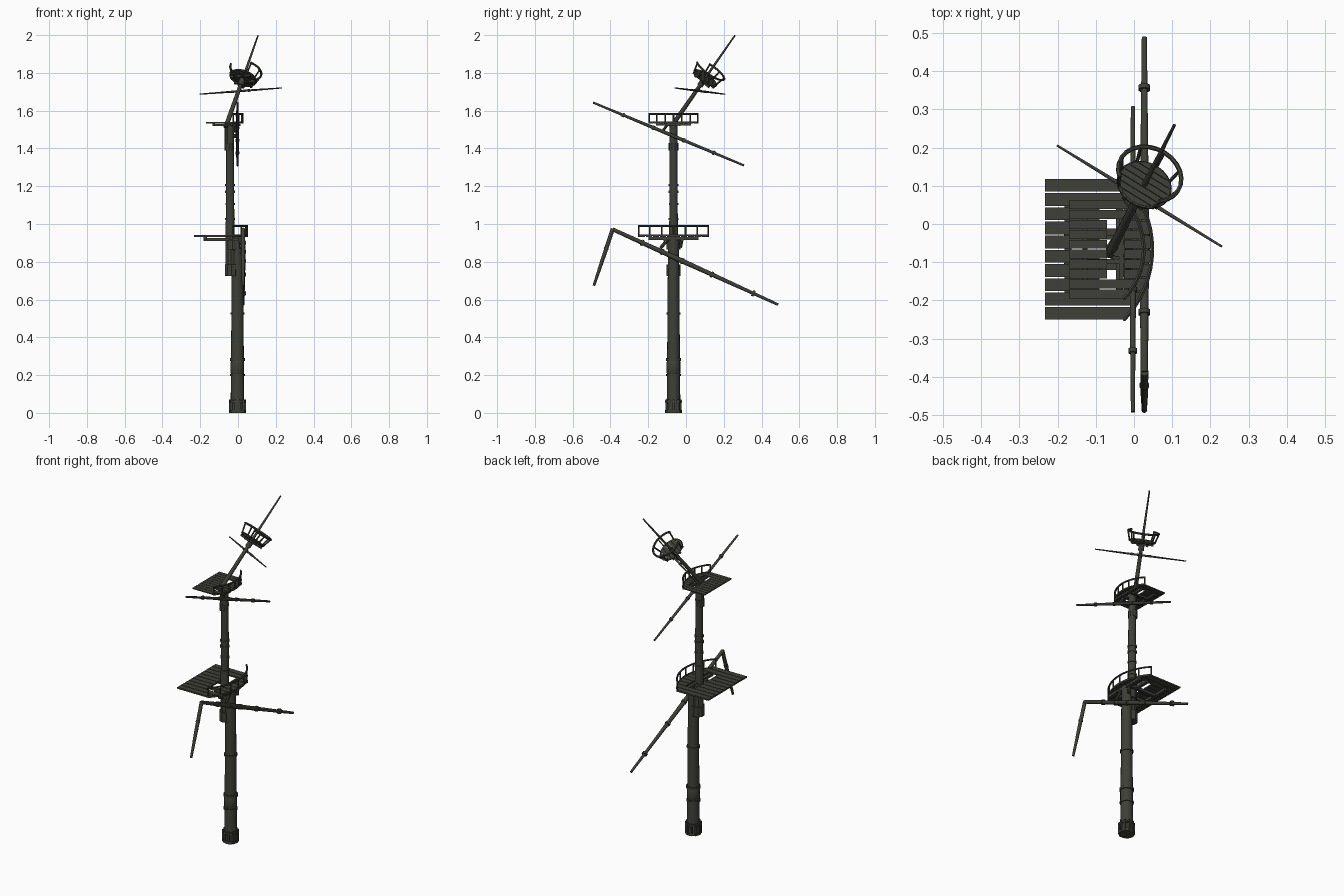
import bpy, bmesh, math
from mathutils import Vector as V, Matrix

if "Cube" in bpy.data.objects:
    bpy.data.objects.remove(bpy.data.objects["Cube"])

wood = bpy.data.materials.new("dark weathered wood")
wood.diffuse_color = (0.05, 0.05, 0.041, 1)
wood.use_nodes = True
wood.node_tree.nodes["Principled BSDF"].inputs["Base Color"].default_value = wood.diffuse_color
MY = -0.066                      # all upright masts share this y


def finish(name, bm, mat=None, smooth=False):
    bmesh.ops.recalc_face_normals(bm, faces=bm.faces)
    me = bpy.data.meshes.new(name)
    bm.to_mesh(me)
    bm.free()
    me.materials.append(wood)
    ob = bpy.data.objects.new(name, me)
    bpy.context.collection.objects.link(ob)
    if mat:
        ob.matrix_world = mat
    if smooth:
        bpy.ops.object.select_all(action='DESELECT')
        ob.select_set(True)
        bpy.context.view_layer.objects.active = ob
        bpy.ops.object.shade_smooth_by_angle(angle=math.radians(40))
    return ob


def rod(bm, a, b, r0, r1=None, n=8):
    a, b = V(a), V(b)
    d = b - a
    m = Matrix.Translation((a + b) / 2) @ d.to_track_quat('Z', 'Y').to_matrix().to_4x4()
    bmesh.ops.create_cone(bm, cap_ends=True, segments=n, radius1=r0,
                          radius2=r0 if r1 is None else r1, depth=d.length, matrix=m)


def box(bm, lo, hi):
    lo, hi = V(lo), V(hi)
    m = Matrix.Translation((lo + hi) / 2) @ Matrix.Diagonal((*(hi - lo), 1))
    bmesh.ops.create_cube(bm, size=1, matrix=m)


def prism(bm, pts, z0, z1):
    lo = [bm.verts.new((x, y, z0)) for x, y in pts]
    hi = [bm.verts.new((x, y, z1)) for x, y in pts]
    bm.faces.new(lo)
    bm.faces.new(hi)
    for i in range(len(pts)):
        j = (i + 1) % len(pts)
        bm.faces.new((lo[i], lo[j], hi[j], hi[i]))


def lathe(name, x, prof, n=16):
    bm = bmesh.new()
    rings = [[bm.verts.new((x + r * math.cos(2 * math.pi * i / n),
                            MY + r * math.sin(2 * math.pi * i / n), z)) for i in range(n)]
             for z, r in prof]
    for p, q in zip(rings, rings[1:]):
        for i in range(n):
            bm.faces.new((p[i], p[(i + 1) % n], q[(i + 1) % n], q[i]))
    bm.faces.new(rings[0])
    bm.faces.new(rings[-1])
    finish(name, bm, smooth=True)


def band(z, r, out=0.005, h=0.012):
    return [(z, r), (z, r + out), (z + h, r + out), (z + h, r)]


# lower mast with bands, and the ribbed foot
lathe("lower_mast", -0.003, [(0, 0.038), (0.07, 0.036)] + band(0.195, 0.034)
      + [(0.21, 0.036), (0.27, 0.036)] + band(0.275, 0.034, 0.006, 0.015)
      + band(0.52, 0.032) + [(0.94, 0.029)])
bm = bmesh.new()
rod(bm, (-0.003, MY, 0), (-0.003, MY, 0.015), 0.044, n=16)
rod(bm, (-0.003, MY, 0.056), (-0.003, MY, 0.066), 0.044, n=16)
for i in range(10):
    a = i * math.pi / 5
    x, y = -0.003 + 0.04 * math.cos(a), MY + 0.04 * math.sin(a)
    box(bm, (x - 0.005, y - 0.005, 0), (x + 0.005, y + 0.005, 0.072))
finish("mast_foot", bm)

# upper mast
lathe("top_mast", -0.042, [(0.74, 0.024), (0.99, 0.024)] + band(1.02, 0.0225, 0.003)
      + band(1.1, 0.022, 0.003) + band(1.165, 0.022, 0.004) + band(1.2, 0.022, 0.004)
      + [(1.39, 0.021), (1.535, 0.02)])

# clamps joining the mast sections
bm = bmesh.new()
rod(bm, (-0.034, MY, 0.725), (-0.034, MY, 0.785), 0.037, 0.038, 10)
rod(bm, (-0.036, MY, 0.785), (-0.036, MY, 0.86), 0.029, 0.029, 10)
rod(bm, (-0.03, MY, 0.865), (-0.03, MY, 0.925), 0.037, 0.037, 10)
rod(bm, (-0.047, MY, 1.39), (-0.047, MY, 1.43), 0.026, 0.027, 10)
rod(bm, (-0.057, MY, 1.41), (-0.057, MY, 1.535), 0.015, 0.014, 10)
finish("mast_clamps", bm)


# planked platform with curved front, opening, beams and railing
def platform(name, x0, z, s, rail_h):
    hw, sag, length = 0.186 * s, 0.075 * s, 0.285 * s
    R = (hw * hw + sag * sag) / (2 * sag)

    def edge(y):
        return x0 + length - R + math.sqrt(R * R - y * y)

    bm = bmesh.new()
    pitch = 2 * hw / 10
    t = 0.009 * s
    h0, h1 = x0 + 0.5 * length, x0 + 0.72 * length
    for i in range(10):
        a = -hw + i * pitch + pitch * 0.05
        b = a + pitch * 0.9
        front = [(edge(a), MY + a), (edge((a + b) / 2), MY + (a + b) / 2), (edge(b), MY + b)]
        if 2 <= i <= 7:
            prism(bm, [(x0, MY + a), (h0, MY + a), (h0, MY + b), (x0, MY + b)], z, z + t)
            prism(bm, [(h1, MY + a)] + front + [(h1, MY + b)], z, z + t)
        else:
            prism(bm, [(x0, MY + a)] + front + [(x0, MY + b)], z, z + t)
    finish(name + "_deck", bm)

    bm = bmesh.new()             # beams under the deck
    bw, bh, xs = 0.009 * s, 0.016 * s, x0 + 0.05 * s
    for y in (-0.045 * s, 0.045 * s):
        box(bm, (xs, MY + y - bw, z - 1.3 * bh), (x0 + 0.26 * s, MY + y + bw, z - 0.3 * bh))
    for x in (0.06, 0.195, 0.245):
        x = x0 + x * s
        box(bm, (x - bw, MY - 0.132 * s, z - bh), (x + bw, MY + 0.132 * s, z))
    finish(name + "_beams", bm)

    bm = bmesh.new()             # curved rim, handrail and posts
    n = 14
    ys = [-hw + 2 * hw * i / n for i in range(n + 1)]
    for h, r in ((t, 0.0045), (rail_h, 0.0055)):
        for a, b in zip(ys, ys[1:]):
            rod(bm, (edge(a) - 0.004, MY + a, z + h), (edge(b) - 0.004, MY + b, z + h), r, n=6)
    for f in (-0.99, -0.68, -0.34, 0, 0.34, 0.68, 0.99):
        y = f * hw
        rod(bm, (edge(y) - 0.004, MY + y, z), (edge(y) - 0.004, MY + y, z + rail_h), 0.0042, n=6)
    finish(name + "_railing", bm)


platform("lower_platform", -0.233, 0.932, 1.0, 0.058)
platform("upper_platform", -0.17, 1.533, 0.7, 0.05)


# tapered yards with bands
def yard(bm, a, b, r_mid, r0, r1, bands=(), mid=0.5):
    a, b = V(a), V(b)
    c = a.lerp(b, mid)
    rod(bm, a, c, r0, r_mid, 10)
    rod(bm, c, b, r_mid, r1, 10)
    u = (b - a).normalized()
    for f in bands:
        p = a.lerp(b, f)
        rod(bm, p - u * 0.006, p + u * 0.006, r_mid * 1.2, n=10)


bm = bmesh.new()
yard(bm, (0.027, -0.389, 0.972), (0.027, 0.488, 0.573), 0.0135, 0.010, 0.007,
     (0.18, 0.3, 0.42, 0.6, 0.85), 0.4)
finish("lower_yard", bm, smooth=True)
bm = bmesh.new()
yard(bm, (0.027, -0.387, 0.975), (0.027, -0.488, 0.673), 0.0105, 0.011, 0.007, (0.35,))
finish("broken_yard_arm", bm, smooth=True)
bm = bmesh.new()
yard(bm, (-0.003, -0.492, 1.643), (-0.003, 0.307, 1.31), 0.0095, 0.0055, 0.0055,
     (0.2, 0.4, 0.6, 0.8))
finish("upper_yard", bm, smooth=True)

# slings holding the yards to the masts
bm = bmesh.new()
rod(bm, (-0.003, MY, 0.82), (0.03, MY, 0.825), 0.014)
rod(bm, (0.015, -0.135, 0.872), (0.015, -0.095, 0.92), 0.009)
rod(bm, (0.015, -0.03, 0.875), (0.015, -0.02, 0.925), 0.009)
rod(bm, (-0.042, MY, 1.465), (0, MY, 1.466), 0.01)
rod(bm, (-0.015, -0.127, 1.488), (-0.015, -0.095, 1.53), 0.007)
finish("yard_slings", bm)

# tilted broken top section, built in its own leaning frame
foot, tip = V((-0.058, -0.066, 1.532)), V((0.106, 0.259, 1.998))
up = (tip - foot).normalized()
side = V((-0.848, 0.526, -0.058))
fwd = side.cross(up).normalized()
side = up.cross(fwd)
frame = Matrix((fwd, side, up)).transposed().to_4x4()
frame.translation = foot
L = (tip - foot).length

bm = bmesh.new()
rod(bm, (0, 0, -0.025), (0, 0, 0.3), 0.0125, 0.010, 10)
rod(bm, (0, 0, 0.3), (0, 0, L), 0.0075, 0.004, 10)
rod(bm, (0, 0, 0.255), (0, 0, 0.3), 0.016, 0.016, 10)
finish("leaning_mast", bm, frame, True)

bm = bmesh.new()
yard(bm, (0.018, -0.254, 0.232), (0.018, 0.254, 0.232), 0.006, 0.003, 0.003, (0.4, 0.6))
rod(bm, (0, 0, 0.232), (0.018, 0, 0.232), 0.008)
finish("small_yard", bm, frame, True)

# lookout basket: round planked floor, rim, flared posts, open handrail
bm = bmesh.new()
zf, rf, rr, zr = 0.302, 0.07, 0.086, 0.358
w = 2 * rf / 7
for i in range(7):
    a, b = -rf + i * w + 0.001, -rf + (i + 1) * w - 0.001
    pa, pm, pb = (math.sqrt(max(rf * rf - v * v, 0)) for v in (a, (a + b) / 2, b))
    m = (a + b) / 2
    prism(bm, [(a, -pa), (m, -pm), (b, -pb), (b, pb), (m, pm), (a, pa)], zf, zf + 0.008)
for x in (-0.025, 0.025):
    box(bm, (x - 0.006, -0.062, zf - 0.012), (x + 0.006, 0.062, zf))
    box(bm, (-0.062, x - 0.006, zf - 0.016), (0.062, x + 0.006, zf - 0.004))
finish("basket_floor", bm, frame)


def polar(r, deg, z):
    return (r * math.cos(math.radians(deg)), r * math.sin(math.radians(deg)), z)


bm = bmesh.new()
for i in range(24):
    rod(bm, polar(rf, i * 15, zf + 0.004), polar(rf, i * 15 + 15, zf + 0.004), 0.005, n=6)
for i in range(18):
    a = -135 + i * 15
    rod(bm, polar(rr, a, zr), polar(rr, a + 15, zr), 0.006, n=6)
for i in range(7):
    a = -132 + i * 44
    rod(bm, polar(rf, a, zf), polar(rr, a, zr), 0.0045, n=6)
finish("basket_railing", bm, frame)
